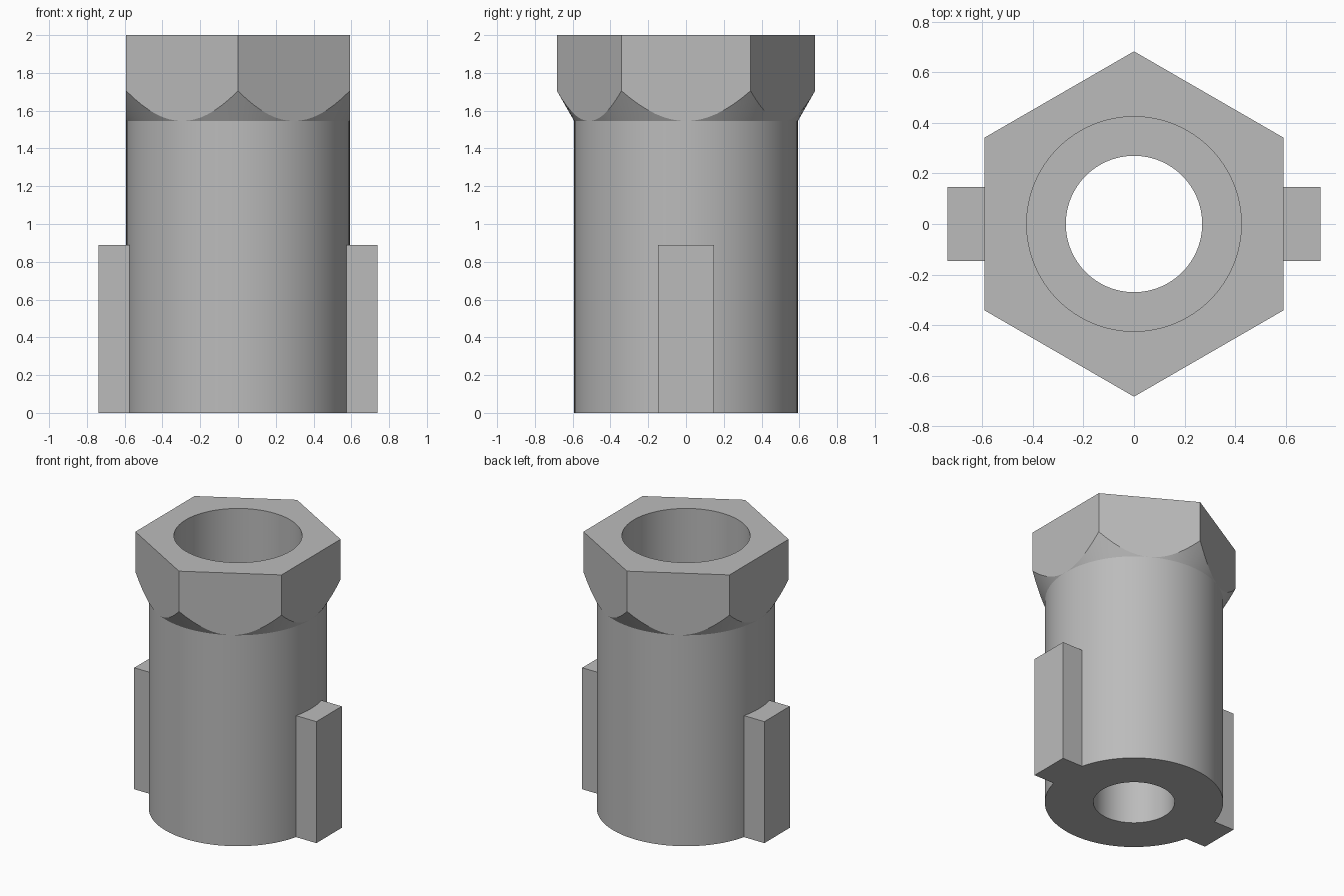
import bpy, bmesh, math

cube = bpy.data.objects.get("Cube")
if cube:
    bpy.data.objects.remove(cube)

BODY_R, BORE_R, SOCKET_R = 0.592, 0.27, 0.425
SHOULDER_Z, CORNER_Z, LEDGE_Z, TOP_Z = 1.545, 1.705, 0.75, 2.0
KEY_HALF, KEY_OUT, KEY_TOP = 0.147, 0.738, 0.89
SEGMENTS = 96

metal = bpy.data.materials.new("grey metal")
metal.use_nodes = True
metal.diffuse_color = (0.5, 0.5, 0.5, 1)
metal.node_tree.nodes["Principled BSDF"].inputs["Base Color"].default_value = (0.5, 0.5, 0.5, 1)


def finish(bm, name):
    bmesh.ops.remove_doubles(bm, verts=bm.verts, dist=0.0002)
    bmesh.ops.recalc_face_normals(bm, faces=bm.faces)
    mesh = bpy.data.meshes.new(name)
    bm.to_mesh(mesh)
    bm.free()
    obj = bpy.data.objects.new(name, mesh)
    bpy.context.collection.objects.link(obj)
    mesh.materials.append(metal)
    bpy.ops.object.select_all(action='DESELECT')
    obj.select_set(True)
    bpy.context.view_layer.objects.active = obj
    bpy.ops.object.shade_smooth_by_angle(angle=math.radians(20))
    return obj


def hex_radius(a):
    """Distance to a hexagon side, with flats facing +x and -x."""
    sector = math.pi / 3
    return BODY_R / math.cos((a + sector / 2) % sector - sector / 2)


def chamfer_z(r):
    """Height of the conical chamfer where it meets the hexagon."""
    corner = BODY_R / math.cos(math.pi / 6)
    return SHOULDER_Z + (CORNER_Z - SHOULDER_Z) * (r - BODY_R) / (corner - BODY_R)


# Sleeve with hexagonal head, conical chamfer and stepped bore
bm = bmesh.new()
loops = []
for i in range(SEGMENTS):
    a = 2 * math.pi * i / SEGMENTS
    h = hex_radius(a)
    section = [(BORE_R, 0), (BODY_R, 0), (BODY_R, SHOULDER_Z), (h, chamfer_z(h)),
               (h, TOP_Z), (SOCKET_R, TOP_Z), (SOCKET_R, LEDGE_Z), (BORE_R, LEDGE_Z)]
    loops.append([bm.verts.new((r * math.cos(a), r * math.sin(a), z)) for r, z in section])
for i, loop in enumerate(loops):
    after = loops[(i + 1) % SEGMENTS]
    for j in range(len(loop)):
        k = (j + 1) % len(loop)
        bm.faces.new((loop[j], after[j], after[k], loop[k]))
finish(bm, "hex_sleeve")

# Side keys, curved on the inside to fit the sleeve
for side, name in ((1, "left_key"), (-1, "right_key")):
    bm = bmesh.new()
    outline = [(KEY_OUT, -KEY_HALF), (KEY_OUT, KEY_HALF)]
    for i in range(9):
        y = KEY_HALF * (1 - i / 4)
        outline.append((math.sqrt((BODY_R - 0.003) ** 2 - y * y), y))
    base = bm.faces.new([bm.verts.new((side * x, y, 0)) for x, y in outline])
    result = bmesh.ops.extrude_face_region(bm, geom=[base], use_keep_orig=True)
    for v in result["geom"]:
        if isinstance(v, bmesh.types.BMVert):
            v.co.z = KEY_TOP
    finish(bm, name)
